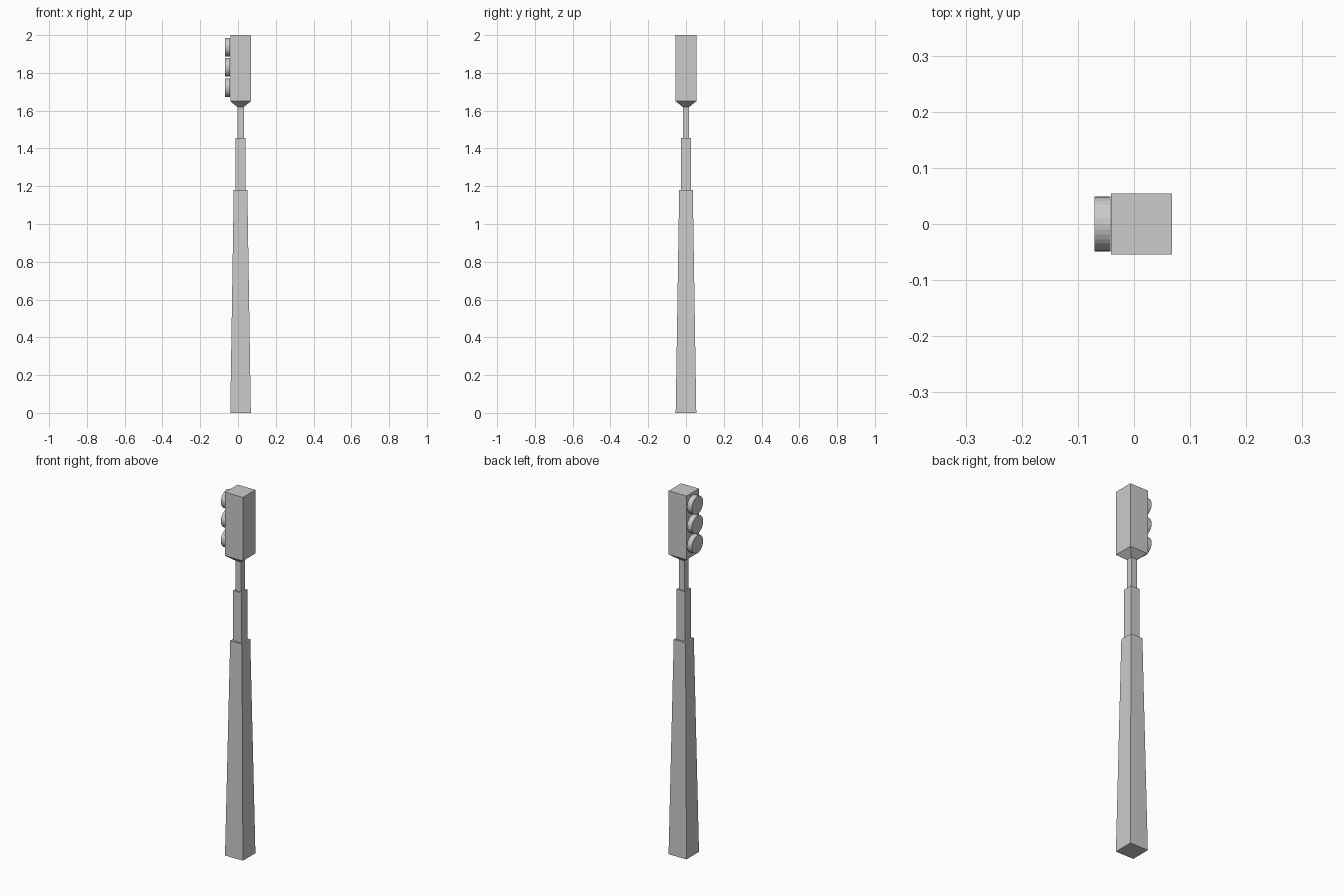
import bpy, bmesh, math
from mathutils import Matrix

if "Cube" in bpy.data.objects:
    bpy.data.objects.remove(bpy.data.objects["Cube"])

AXIS_X = 0.0135  # the pole axis sits slightly off centre because the lenses stick out


def make(name, bm):
    bmesh.ops.recalc_face_normals(bm, faces=bm.faces)
    mesh = bpy.data.meshes.new(name)
    bm.to_mesh(mesh)
    bm.free()
    obj = bpy.data.objects.new(name, mesh)
    bpy.context.collection.objects.link(obj)
    return obj


def square_column(name, rings):
    """Closed square column through (z, half_width) rings."""
    bm = bmesh.new()
    loops = []
    for z, h in rings:
        loops.append([bm.verts.new((AXIS_X + sx * h, sy * h, z))
                      for sx, sy in ((-1, -1), (1, -1), (1, 1), (-1, 1))])
    for a, b in zip(loops, loops[1:]):
        for i in range(4):
            j = (i + 1) % 4
            bm.faces.new((a[i], a[j], b[j], b[i]))
    bm.faces.new(loops[0])
    bm.faces.new(loops[-1])
    return make(name, bm)


def lens(name, z, radius=0.049, x0=-0.07, x1=-0.0415):
    bm = bmesh.new()
    place = Matrix.Translation(((x0 + x1) / 2, 0, z)) @ Matrix.Rotation(math.pi / 2, 4, 'Y')
    bmesh.ops.create_cone(bm, cap_ends=True, segments=32, radius1=radius,
                          radius2=radius, depth=x1 - x0, matrix=place)
    return make(name, bm)


# Stepped pole
square_column("pole_base", [(0, 0.0545), (1.18, 0.036)])
square_column("pole_middle", [(1.18, 0.026), (1.455, 0.026)])
square_column("pole_neck", [(1.455, 0.017), (1.62, 0.017)])

# Signal housing with a tapered underside
square_column("signal_housing", [(1.62, 0.018), (1.65, 0.0545), (2.0, 0.0545)])

# Three round lamps on the -x face
for label, z in (("bottom", 1.722), ("middle", 1.830), ("top", 1.937)):
    lens(label + "_lamp", z)
